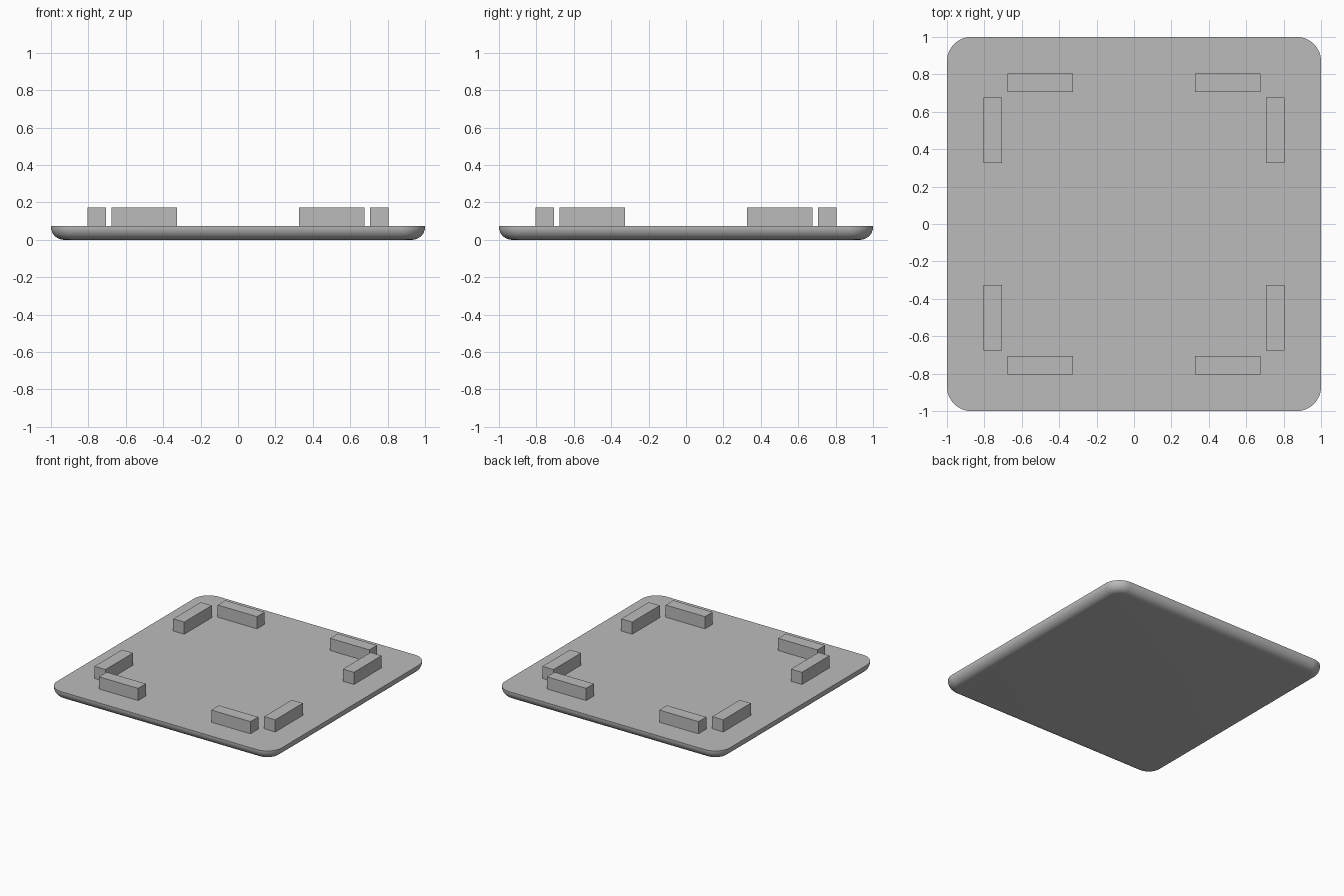
import bpy, bmesh, math

cube = bpy.data.objects.get("Cube")
if cube:
    bpy.data.objects.remove(cube, do_unlink=True)

# Single grey material
grey = bpy.data.materials.new("plain_grey")
grey.use_nodes = True
colour = (0.5, 0.5, 0.5, 1)
grey.diffuse_color = colour
grey.node_tree.nodes["Principled BSDF"].inputs["Base Color"].default_value = colour

HALF, TOP = 1.0, 0.075
CORNER, FILLET = 0.13, 0.07
STEPS = 12


def add_object(name, bm):
    bmesh.ops.recalc_face_normals(bm, faces=bm.faces)
    mesh = bpy.data.meshes.new(name)
    bm.to_mesh(mesh)
    bm.free()
    mesh.materials.append(grey)
    obj = bpy.data.objects.new(name, mesh)
    bpy.context.collection.objects.link(obj)
    return obj


def rounded_square(bm, radius, z):
    """One loop of vertices around a square with rounded corners."""
    centre = HALF - CORNER
    loop = []
    for corner, (sx, sy) in enumerate([(1, 1), (-1, 1), (-1, -1), (1, -1)]):
        for i in range(STEPS + 1):
            a = math.pi / 2 * (corner + i / STEPS)
            loop.append(bm.verts.new((sx * centre + radius * math.cos(a),
                                      sy * centre + radius * math.sin(a), z)))
    return loop


# Base plate: sharp upper rim, rounded lower edge
bm = bmesh.new()
loops = []
for i in range(STEPS + 1):
    a = math.pi / 2 * i / STEPS
    loops.append(rounded_square(bm, CORNER - FILLET * (1 - math.sin(a)),
                                FILLET * (1 - math.cos(a))))
loops.append(rounded_square(bm, CORNER, TOP))
for low, high in zip(loops, loops[1:]):
    for i in range(len(low)):
        j = (i + 1) % len(low)
        bm.faces.new((low[i], low[j], high[j], high[i]))
bm.faces.new(loops[0])
bm.faces.new(loops[-1])
plate = add_object("base_plate", bm)

bpy.ops.object.select_all(action="DESELECT")
plate.select_set(True)
bpy.context.view_layer.objects.active = plate
bpy.ops.object.shade_smooth_by_angle(angle=math.radians(35))


# Locating blocks: a pair at each corner, one along each edge
def block(name, x, y, sx, sy):
    bm = bmesh.new()
    bmesh.ops.create_cube(bm, size=1)
    bmesh.ops.scale(bm, vec=(sx, sy, THICK), verts=bm.verts)
    bmesh.ops.translate(bm, vec=(x, y, TOP + THICK / 2), verts=bm.verts)
    add_object(name, bm)


LENGTH, THICK = 0.35, 0.098
ALONG, OUT = 0.5, 0.755
for side, sx in (("left", 1), ("right", -1)):
    for end, sy in (("front", -1), ("back", 1)):
        block(f"{end}_edge_block_{side}", sx * ALONG, sy * OUT, LENGTH, THICK)
        block(f"{side}_edge_block_{end}", sx * OUT, sy * ALONG, THICK, LENGTH)
